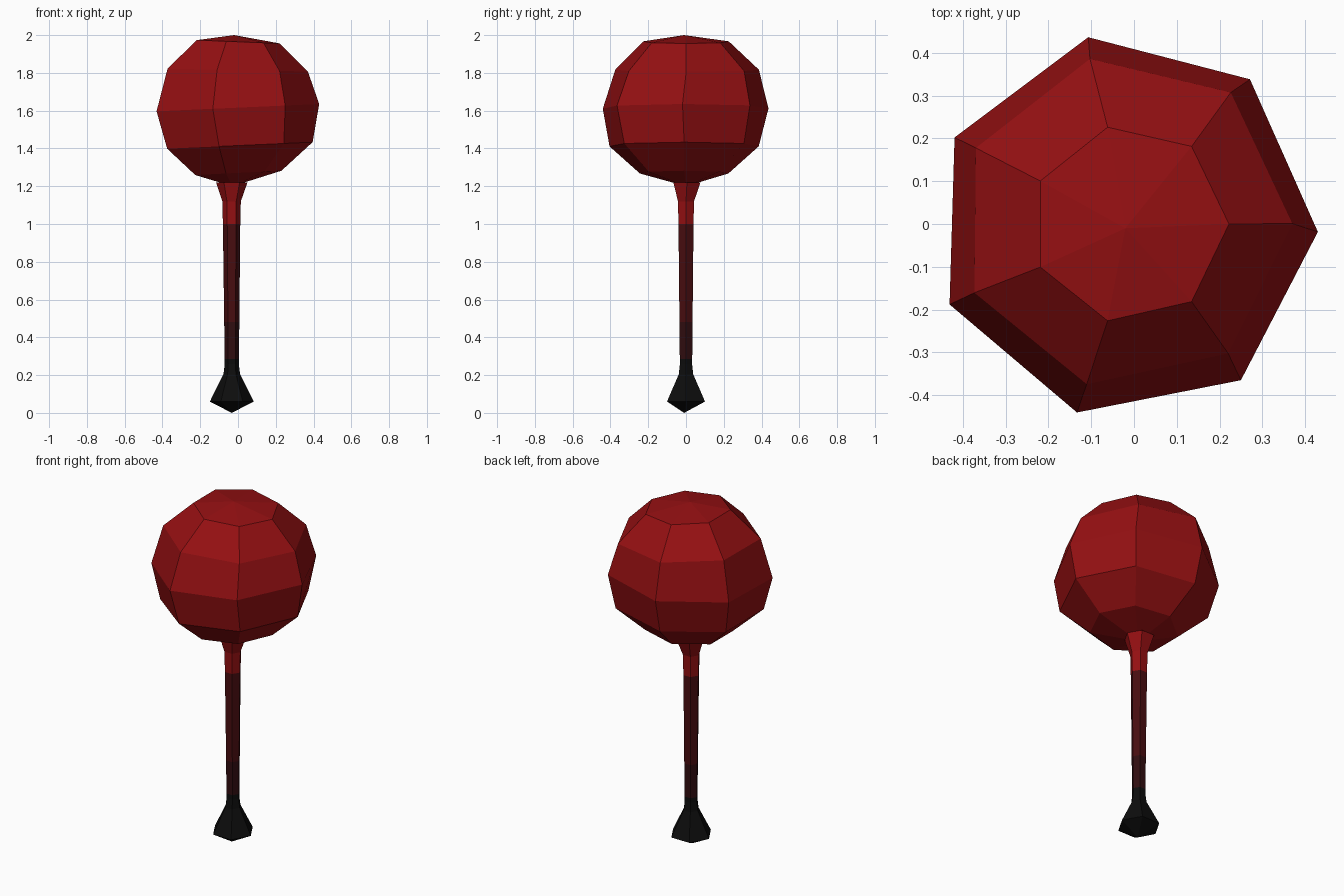
import bpy
import bmesh
from math import cos, sin, tau

cube = bpy.data.objects.get("Cube")
if cube:
    bpy.data.objects.remove(cube, do_unlink=True)


def material(name, color):
    mat = bpy.data.materials.new(name)
    mat.use_nodes = True
    mat.diffuse_color = color
    bsdf = mat.node_tree.nodes["Principled BSDF"]
    bsdf.inputs["Base Color"].default_value = color
    bsdf.inputs["Roughness"].default_value = 0.9
    return mat


RED = material("red", (0.30, 0.005, 0.006, 1))
MAROON = material("dark maroon", (0.065, 0.004, 0.005, 1))
DEEP = material("deep maroon", (0.03, 0.004, 0.005, 1))
BLACK = material("black", (0.004, 0.004, 0.004, 1))


def lofted(name, sides, rings, mats, top=None, bottom=None, bands=None):
    """Join rings (x, y, z, radius, tilt, turn) bottom to top, with pointed ends."""
    bm = bmesh.new()
    loops = []
    for x, y, z, radius, tilt, turn in rings:
        loop = []
        for i in range(sides):
            a = tau * i / sides + turn
            dx = radius * cos(a)
            loop.append(bm.verts.new((x + dx, y + radius * sin(a), z + tilt * dx)))
        loops.append(loop)
    for band, (low, high) in enumerate(zip(loops, loops[1:])):
        for i in range(sides):
            j = (i + 1) % sides
            face = bm.faces.new((low[i], low[j], high[j], high[i]))
            face.material_index = bands[band] if bands else 0
    for loop, tip in ((loops[0], bottom), (loops[-1], top)):
        if tip:
            v = bm.verts.new(tip)
            for i in range(sides):
                bm.faces.new((loop[i], loop[(i + 1) % sides], v))
    bmesh.ops.recalc_face_normals(bm, faces=bm.faces)
    mesh = bpy.data.meshes.new(name)
    bm.to_mesh(mesh)
    bm.free()
    for mat in mats:
        mesh.materials.append(mat)
    obj = bpy.data.objects.new(name, mesh)
    bpy.context.collection.objects.link(obj)
    return obj


# Faceted, slightly irregular seven-sided head
lofted("round_head", 7, [
    (-0.01, -0.01, 1.27, 0.24, 0.05, 0.0),
    (-0.01, -0.01, 1.415, 0.405, 0.045, 0.0),
    (-0.02, -0.005, 1.615, 0.45, 0.045, -0.03),
    (-0.02, 0.005, 1.815, 0.39, -0.02, -0.01),
    (-0.01, 0.0, 1.965, 0.232, -0.04, 0.0),
], [RED], top=(-0.02, -0.01, 2.0), bottom=(-0.03, 0.0, 1.2))

# Six-sided handle that flares into the head
lofted("handle", 6, [
    (-0.033, 0, 0.22, 0.036, 0, 0),
    (-0.033, 0, 0.285, 0.038, 0, 0),
    (-0.033, 0, 0.48, 0.040, 0, 0),
    (-0.034, 0, 1.0, 0.046, 0, 0),
    (-0.034, 0, 1.12, 0.049, 0, 0),
    (-0.033, 0.005, 1.22, 0.083, 0, 0),
], [RED, MAROON, DEEP, BLACK], bands=[3, 2, 1, 0, 0])

# Flared foot with a blunt point underneath
lofted("foot", 6, [
    (-0.033, 0, 0.06, 0.116, 0, 0),
    (-0.033, 0, 0.205, 0.044, 0, 0),
    (-0.033, 0, 0.26, 0.037, 0, 0),
], [BLACK], bottom=(-0.033, -0.01, 0.0))
